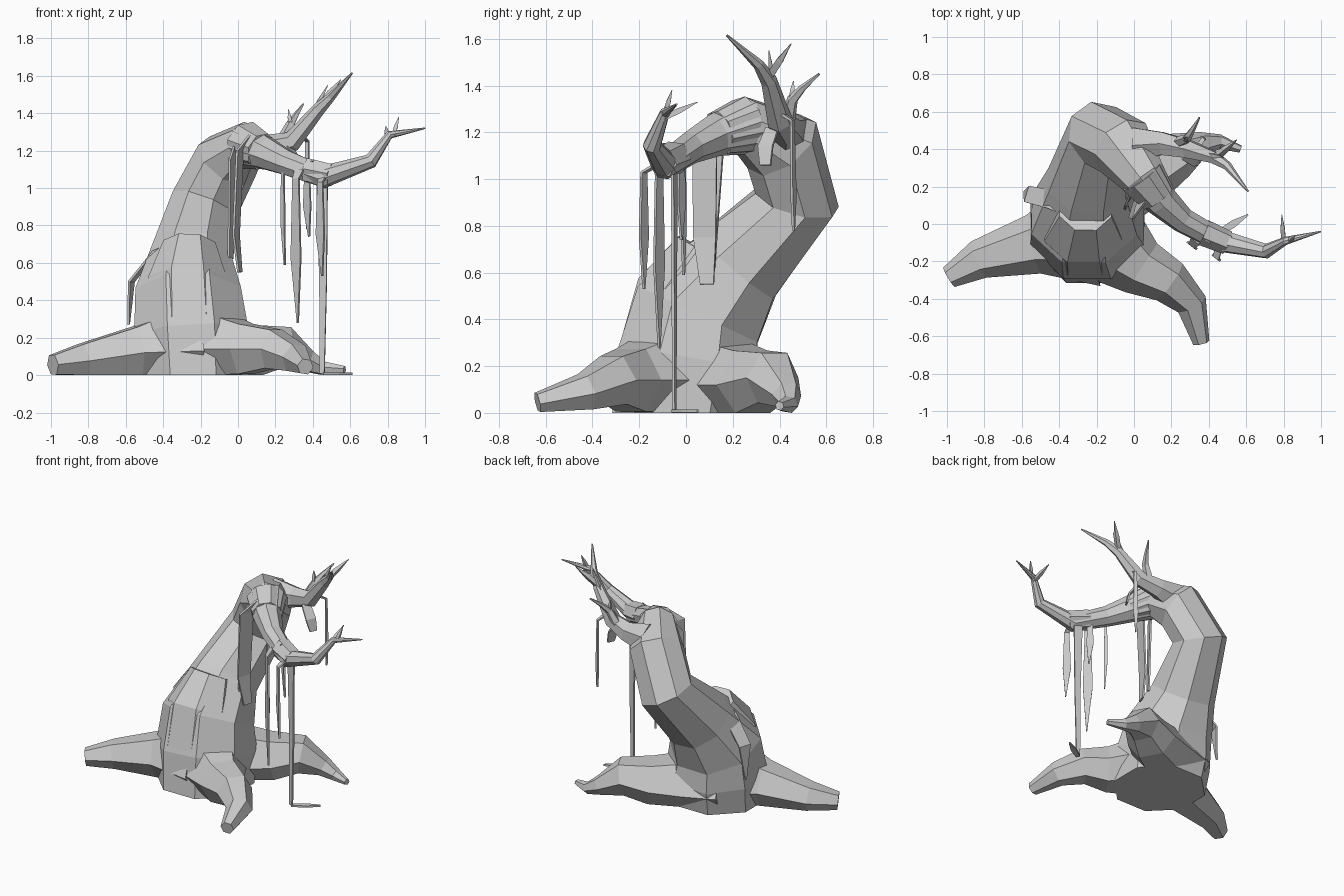
import bpy, math
from mathutils import Vector


def make(name, verts, faces):
    me = bpy.data.meshes.new(name)
    me.from_pydata([tuple(v) for v in verts], [], faces)
    me.update()
    ob = bpy.data.objects.new(name, me)
    bpy.context.collection.objects.link(ob)
    return ob


def limb(name, path, sides=6, ref=(1, 0, 0), start=None):
    """Faceted tube through (x, y, z, radius) points, kept above ground."""
    pts = [Vector(p[:3]) for p in path]
    n = len(pts)
    verts, faces = [], []
    u, prev = Vector(ref), None
    for i, p in enumerate(pts):
        if i == 0:
            t = Vector(start) if start else pts[1] - pts[0]
        elif i == n - 1:
            t = pts[i] - pts[i - 1]
        else:
            t = (pts[i + 1] - p).normalized() + (p - pts[i - 1]).normalized()
        t = t.normalized()
        if prev:
            u = prev.rotation_difference(t) @ u
        u = (u - t * u.dot(t)).normalized()
        w = t.cross(u)
        prev = t
        for k in range(sides):
            a = 2 * math.pi * (k + 0.5) / sides
            v = p + (u * math.cos(a) + w * math.sin(a)) * path[i][3]
            v.z = max(v.z, 0)
            verts.append(v)
    for i in range(n - 1):
        for k in range(sides):
            a, b = i * sides + k, i * sides + (k + 1) % sides
            faces.append((a, b, b + sides, a + sides))
    faces.append(tuple(reversed(range(sides))))
    faces.append(tuple(range((n - 1) * sides, n * sides)))
    return make(name, verts, faces)


def moss(name, path, across):
    """Thin hanging ribbon through (x, y, z, half width) points."""
    d = Vector(across).normalized()
    verts, faces = [], []
    for x, y, z, h in path:
        verts += [Vector((x, y, z)) - d * h, Vector((x, y, z)) + d * h]
    for i in range(len(path) - 1):
        a = 2 * i
        faces.append((a, a + 1, a + 3, a + 2))
    ob = make(name, verts, faces)
    m = ob.modifiers.new("thickness", 'SOLIDIFY')
    m.thickness = 0.012
    m.offset = 0
    return ob


# Trunk leaning back, arching over and running out into the long front branch
limb("trunk_and_front_branch", [
    (-0.24, -0.02, 0.0, 0.32), (-0.25, 0.01, 0.22, 0.33),
    (-0.265, 0.05, 0.42, 0.305), (-0.25, 0.22, 0.63, 0.225),
    (-0.18, 0.475, 0.91, 0.187), (-0.06, 0.41, 1.145, 0.178),
    (0.05, 0.25, 1.23, 0.125), (0.15, 0.12, 1.185, 0.09),
    (0.26, 0.02, 1.135, 0.07), (0.46, -0.09, 1.06, 0.062),
    (0.71, -0.145, 1.145, 0.04), (0.81, -0.09, 1.285, 0.022),
    (1.0, -0.04, 1.32, 0.004)], 8, start=(0, 0, 1))

# Front shoulder of the stump
limb("stump_shoulder", [(-0.26, -0.06, 0.3, 0.24), (-0.27, -0.01, 0.5, 0.225),
                        (-0.26, 0.09, 0.69, 0.15)], 8, start=(0, 0, 1))

# Roots flaring out of the stump
limb("left_root", [(-0.25, -0.04, 0.13, 0.3), (-0.54, -0.11, 0.12, 0.16),
                   (-0.83, -0.19, 0.075, 0.105), (-0.99, -0.285, 0.055, 0.06)],
     6, (0, 0, 1))
limb("front_root", [(-0.15, -0.08, 0.14, 0.24), (0.04, -0.235, 0.14, 0.155),
                    (0.19, -0.31, 0.14, 0.12), (0.31, -0.43, 0.09, 0.085),
                    (0.36, -0.635, 0.045, 0.045)], 6, (0, 0, 1))
limb("back_root", [(-0.35, 0.08, 0.13, 0.22), (-0.12, 0.17, 0.12, 0.21),
                   (0.08, 0.28, 0.12, 0.17), (0.24, 0.37, 0.15, 0.125),
                   (0.37, 0.43, 0.075, 0.065), (0.46, 0.44, 0.035, 0.04),
                   (0.57, 0.4, 0.03, 0.02)], 6, (0, 0, 1))

# Rear branch with its fork
limb("rear_branch", [(0.0, 0.42, 1.2, 0.11), (0.15, 0.43, 1.215, 0.07),
                     (0.29, 0.4, 1.25, 0.055), (0.43, 0.355, 1.42, 0.036),
                     (0.5, 0.31, 1.49, 0.024), (0.61, 0.175, 1.615, 0.005)],
     6, (0, 1, 0))
limb("rear_fork", [(0.22, 0.43, 1.22, 0.035), (0.28, 0.455, 1.34, 0.025),
                   (0.31, 0.5, 1.39, 0.016), (0.35, 0.57, 1.45, 0.005)], 5)

# Twigs: base, tip, radius
for i, (a, b, r) in enumerate([
        ((0.43, 0.35, 1.43), (0.55, 0.45, 1.58), 0.022),
        ((0.4, 0.37, 1.4), (0.48, 0.355, 1.55), 0.016),
        ((0.28, 0.45, 1.34), (0.27, 0.46, 1.42), 0.015),
        ((0.8, -0.1, 1.26), (0.79, 0.05, 1.33), 0.018),
        ((0.83, -0.09, 1.28), (0.86, -0.06, 1.38), 0.015)]):
    m = [(p + q) / 2 for p, q in zip(a, b)]
    limb("twig_%d" % i, [(*a, r), (*m, r * 0.9), (*b, 0.002)], 4)

# Hanging moss ribbons
moss("long_moss", [(0.44, -0.03, 1.08, 0.03), (0.45, -0.05, 1.1, 0.03),
                   (0.45, -0.05, 1.0, 0.03), (0.455, -0.05, 0.5, 0.02),
                   (0.45, -0.05, 0.01, 0.013)], (1, -0.3, 0))
moss("ground_moss", [(0.45, -0.05, 0.008, 0.015), (0.53, 0.0, 0.008, 0.02),
                     (0.61, 0.05, 0.008, 0.004)], (-0.5, 0.85, 0))
for i, (x, y, top, bottom, w) in enumerate([
        (0.31, -0.115, 1.05, 0.28, 0.03), (0.44, -0.18, 1.03, 0.53, 0.025),
        (0.24, -0.01, 1.1, 0.59, 0.012), (0.37, -0.02, 1.1, 0.74, 0.022)]):
    ay = -0.09 if x > 0.3 else 0
    moss("moss_%d" % i, [(x + 0.02, ay, top + 0.05, w), (x, y, top, w * 0.7),
                         (x, y, top * 0.45 + bottom * 0.55, w * 1.1),
                         (x + 0.01, y, bottom, 0.003)], (1, -0.8, 0))
moss("rear_moss", [(0.34, 0.41, 1.28, 0.014), (0.37, 0.455, 1.25, 0.01),
                   (0.37, 0.46, 0.93, 0.016), (0.37, 0.46, 0.78, 0.003)],
     (1, -0.6, 0))
moss("wide_moss", [(0.08, 0.17, 1.29, 0.05), (0.01, 0.08, 1.2, 0.055),
                   (-0.01, 0.08, 0.75, 0.05), (0.01, 0.09, 0.55, 0.03)],
     (0.3, 1, 0))
moss("inner_moss", [(0.0, 0.2, 1.25, 0.03), (-0.03, 0.13, 1.15, 0.035),
                    (-0.04, 0.1, 0.62, 0.025)], (0.5, 1, 0))
moss("stub_moss", [(0.27, 0.37, 1.22, 0.03), (0.33, 0.34, 1.14, 0.035),
                   (0.35, 0.34, 1.06, 0.025)], (0.5, 1, 0))

# Moss draped over the left shoulder of the stump
moss("shoulder_moss", [(-0.3, 0.08, 0.72, 0.06), (-0.44, 0.13, 0.66, 0.05),
                       (-0.57, 0.16, 0.5, 0.045), (-0.585, 0.17, 0.27, 0.005)],
     (0.3, 1, 0))

# Moss cuffs wrapped around the front branch
limb("moss_cuff", [(0.37, -0.045, 1.095, 0.072), (0.5, -0.1, 1.07, 0.065)], 6)
limb("shoulder_cuff", [(0.04, 0.26, 1.23, 0.13), (0.13, 0.14, 1.195, 0.1)], 8)
